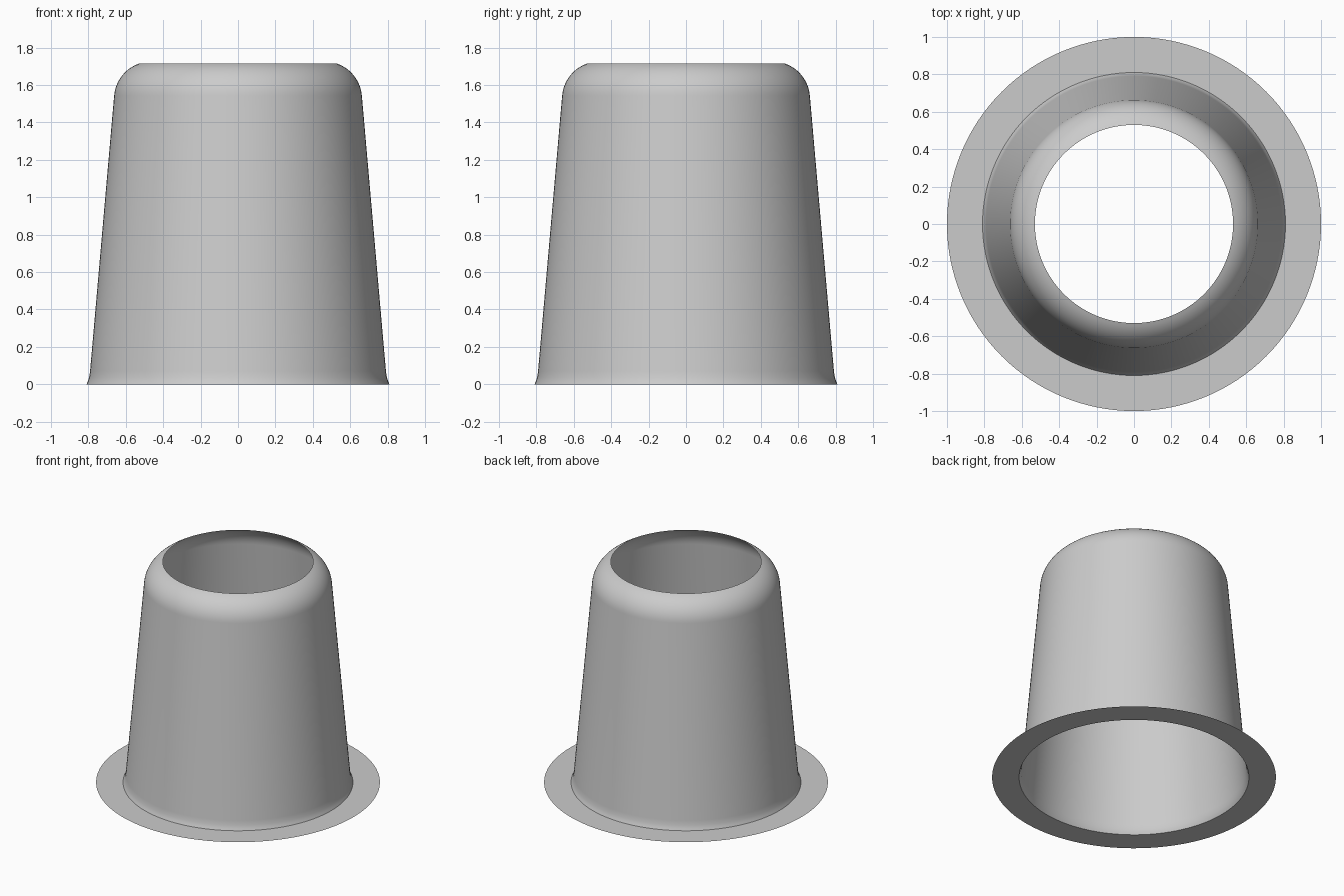
import bpy, bmesh, math

cube = bpy.data.objects.get("Cube")
if cube:
    bpy.data.objects.remove(cube, do_unlink=True)

SEGMENTS = 128

grey = bpy.data.materials.new("plain grey")
grey.use_nodes = True
colour = (0.6, 0.6, 0.6, 1)
grey.diffuse_color = colour
grey.node_tree.nodes["Principled BSDF"].inputs["Base Color"].default_value = colour


def revolve(name, profile):
    """Spin an (r, z) profile, listed from bottom to top, into an open shell."""
    bm = bmesh.new()
    rings = []
    for r, z in profile:
        angles = [math.tau * i / SEGMENTS for i in range(SEGMENTS)]
        rings.append([bm.verts.new((r * math.cos(a), r * math.sin(a), z)) for a in angles])
    for low, high in zip(rings, rings[1:]):
        for i in range(SEGMENTS):
            j = (i + 1) % SEGMENTS
            bm.faces.new((low[i], low[j], high[j], high[i]))
    mesh = bpy.data.meshes.new(name)
    bm.to_mesh(mesh)
    bm.free()
    mesh.materials.append(grey)
    obj = bpy.data.objects.new(name, mesh)
    bpy.context.collection.objects.link(obj)
    bpy.ops.object.select_all(action='DESELECT')
    obj.select_set(True)
    bpy.context.view_layer.objects.active = obj
    bpy.ops.object.shade_smooth_by_angle(angle=math.radians(35))
    return obj


# Tapered wall with a flared foot and a rounded shoulder around the open top
foot = [(0.81, 0), (0.803, 0.015), (0.796, 0.036), (0.791, 0.07)]
shoulder = []
for step in range(13):
    a = math.radians(5 + 65.5 * step / 12)
    shoulder.append((0.463 + 0.2 * math.cos(a), 1.526 + 0.2 * math.sin(a)))
revolve("tapered_wall", foot + shoulder)

# Thin flat flange around the foot
revolve("base_flange", [(1.0, 0), (0.81, 0)])
